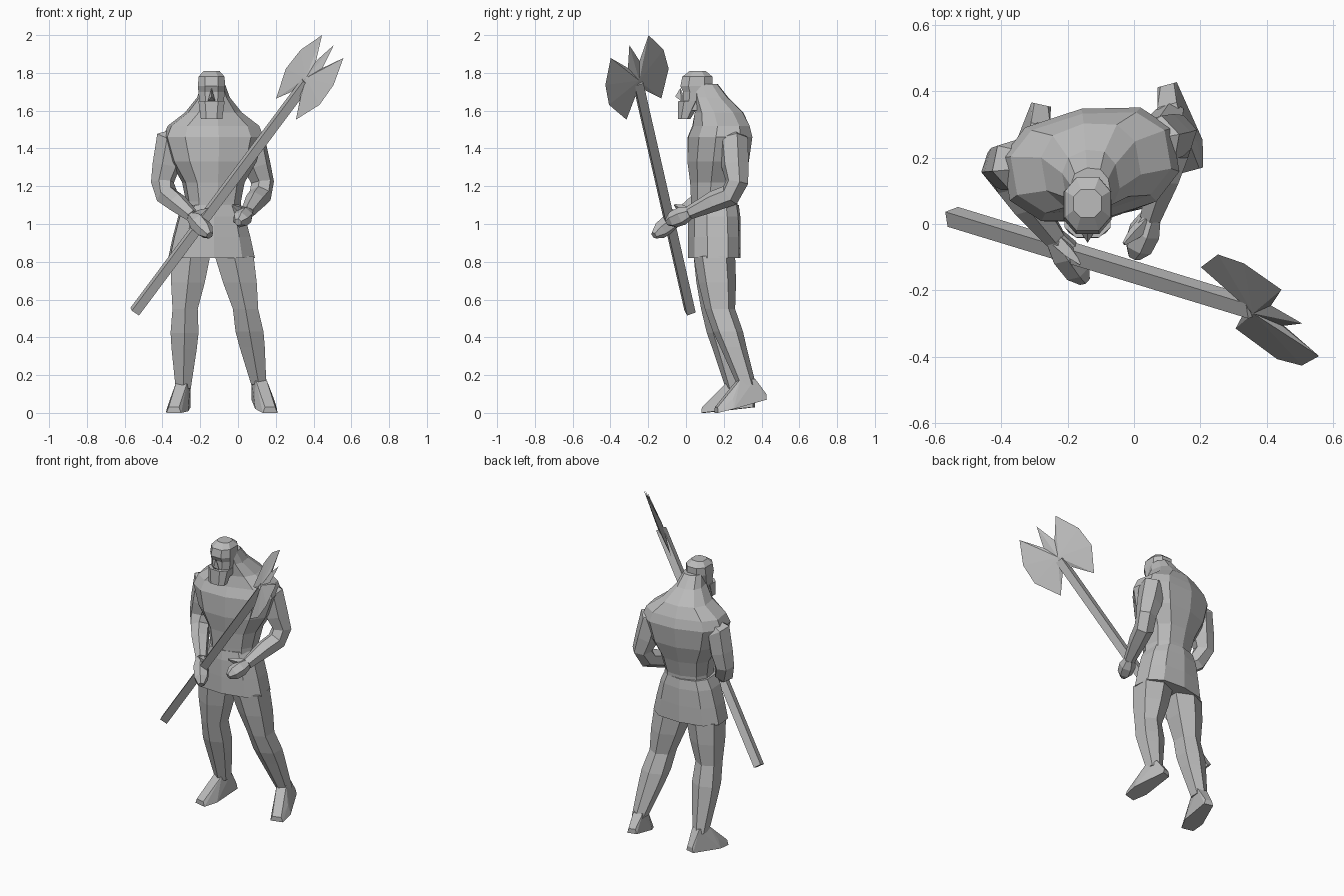
import bpy, bmesh, math
from mathutils import Vector

if "Cube" in bpy.data.objects:
    bpy.data.objects.remove(bpy.data.objects["Cube"], do_unlink=True)

GREY = (.5, .5, .5, 1)
stone = bpy.data.materials.new("stone grey")
stone.use_nodes = True
stone.diffuse_color = GREY
stone.node_tree.nodes["Principled BSDF"].inputs["Base Color"].default_value = GREY
UP = Vector((0, 0, 1))


def finish(name, bm):
    """Turn a bmesh into a flat-shaded object."""
    bmesh.ops.recalc_face_normals(bm, faces=bm.faces)
    mesh = bpy.data.meshes.new(name)
    bm.to_mesh(mesh)
    bm.free()
    mesh.materials.append(stone)
    obj = bpy.data.objects.new(name, mesh)
    bpy.context.collection.objects.link(obj)


def skin(name, rings):
    """Bridge a list of point rings and cap the ends."""
    bm = bmesh.new()
    loops = [[bm.verts.new(p) for p in ring] for ring in rings]
    n = len(loops[0])
    for a, b in zip(loops, loops[1:]):
        for i in range(n):
            j = (i + 1) % n
            bm.faces.new((a[i], a[j], b[j], b[i]))
    bm.faces.new(loops[0])
    bm.faces.new(loops[-1])
    finish(name, bm)


def hull(name, points):
    """Wrap points in a convex shell."""
    bm = bmesh.new()
    for p in points:
        bm.verts.new(p)
    bmesh.ops.convex_hull(bm, input=bm.verts)
    finish(name, bm)


def circle(n, roll=.5):
    """Directions around a regular polygon."""
    angles = [2 * math.pi * (i + roll) / n for i in range(n)]
    return [(math.cos(a), math.sin(a)) for a in angles]


def squared(value):
    """Push a circle coordinate out towards a square."""
    return math.copysign(abs(value) ** .8, value)


def stack(name, centres, sizes, n=8, yaw=0):
    """Skin level rings with given half widths and half depths."""
    across = Vector((math.cos(yaw), math.sin(yaw), 0))
    depth = UP.cross(across)
    skin(name, [[Vector(c) + across * squared(u) * w + depth * squared(v) * d
                 for u, v in circle(n)] for c, (w, d) in zip(centres, sizes)])


def column(name, x, rows, n, yaw=0):
    """Stack of rows (y, z, half width, half depth) over one x."""
    stack(name, [(x, y, z) for y, z, w, d in rows], [(w, d) for y, z, w, d in rows], n, yaw)


def tube(name, path, radii, n=6, roll=.5):
    """Skin rings square to a path."""
    rings = []
    for k, (p, r) in enumerate(zip(path, radii)):
        along = path[min(k + 1, len(path) - 1)] - path[max(k - 1, 0)]
        side = along.cross(Vector((.3, 1, 0))).normalized()
        up = side.cross(along.normalized())
        rings.append([p + (side * u + up * v) * r for u, v in circle(n, roll)])
    skin(name, rings)


def arm(side, shoulder, elbow, wrist, fingertip, thumb_tip):
    """Arm from inside the chest to the wrist, with hand and thumb."""
    shoulder, elbow, wrist, tip, thumb = map(Vector, (shoulder, elbow, wrist, fingertip, thumb_tip))
    root = shoulder.lerp(Vector((-.13, .2, 1.55)), .3)
    path = [root, shoulder, shoulder.lerp(elbow, .5), elbow + UP * .04,
            elbow.lerp(wrist, .15) - UP * .01, elbow.lerp(wrist, .5), wrist]
    tube(side + "_arm", path, (.045, .08, .075, .062, .06, .055, .036))
    tube(side + "_hand", [wrist.lerp(tip, t) for t in (0, .35, .75, 1)], (.034, .05, .045, .02))
    tube(side + "_thumb", [wrist.lerp(thumb, t) for t in (.1, .6, 1)], (.025, .02, .006), 4)


def leg(side, hip, knee, ankle, heel, toe):
    """Leg from hip to ankle, with a wedge foot."""
    hip, knee, ankle, heel, toe = map(Vector, (hip, knee, ankle, heel, toe))
    path = [hip, hip.lerp(knee, .5), knee, knee.lerp(ankle, .3), knee.lerp(ankle, .5), ankle]
    stack(side + "_leg", path,
          ((.115, .11), (.1, .1), (.075, .08), (.083, .08), (.075, .07), (.045, .05)), 6)
    fore = toe - heel
    fore.z = 0
    fore.normalize()
    wing = UP.cross(fore)
    points = []
    for s in (-1, 1):
        for p, w, h in ((heel, .03, .03), (heel.lerp(toe, .7), .06, .055), (toe, .04, .03)):
            points += [p + wing * s * w, p + wing * s * w * .7 + UP * h]
        points += [ankle + UP * .03 + wing * s * .03 + fore * f for f in (-.04, .04)]
    hull(side + "_foot", points)


# Torso, twisted with its left shoulder back, and skirt
YAW = .17
column("torso", -.13, [
    (.15, 1, .15, .12), (.15, 1.12, .145, .125), (.16, 1.22, .165, .14), (.17, 1.33, .23, .165),
    (.18, 1.46, .27, .17), (.185, 1.52, .245, .15), (.175, 1.59, .15, .13),
    (.13, 1.67, .085, .095), (.1, 1.74, .06, .07)], 10, YAW)
column("skirt", -.14, [
    (.15, .82, .235, .14), (.15, .93, .21, .14), (.15, 1.04, .18, .138), (.15, 1.1, .15, .13)], 10, YAW / 2)

# Head with a brow step, nose and beard
HEAD_X = -.14
column("head", HEAD_X, [
    (.04, 1.6, .065, .06), (.055, 1.7, .074, .075), (.055, 1.73, .077, .09),
    (.06, 1.78, .073, .085), (.062, 1.81, .045, .045)], 8)
column("beard", HEAD_X, [(-.01, 1.555, .06, .035), (.02, 1.65, .074, .065)], 8)
hull("nose", [(HEAD_X, -.03, 1.72), (HEAD_X, -.057, 1.675), (HEAD_X, 0, 1.65),
              (HEAD_X - .02, -.025, 1.65), (HEAD_X + .02, -.025, 1.65)])

# Limbs
arm("right", (-.36, .18, 1.44), (-.4, .17, 1.18), (-.24, -.04, 1.04), (-.15, -.17, .94), (-.16, -.12, 1.08))
arm("left", (.07, .25, 1.44), (.13, .27, 1.18), (.05, .02, 1.06), (0, -.1, 1.01), (-.03, -.06, 1.1))
leg("right", (-.25, .15, .83), (-.28, .16, .55), (-.29, .26, .13), (-.28, .36, .03), (-.34, .09, 0))
leg("left", (-.02, .15, .83), (.04, .18, .55), (.11, .32, .15), (.1, .42, .07), (.17, .16, 0))

# Axe directions: along the shaft and across the blades
HUB = Vector((.36, -.255, 1.75))
ALONG = Vector((.59, -.18, .79)).normalized()
ACROSS = Vector((-.43, .76, .46)).normalized()
tube("axe_shaft", [HUB - ALONG * 1.54, HUB], (.034, .034), 4, .15)

# Double axe head: a mirrored outline, thick at the hub and thin at the rim
half = [(.035, -.075), (.12, -.18), (.205, -.03), (.2, .1), (.13, .24), (.04, .12)]
outline = half + [(0, .25)] + [(-w, h) for w, h in reversed(half)]
bm = bmesh.new()
rim = [bm.verts.new(HUB + ACROSS * w + ALONG * h) for w, h in outline]
for s in (-1, 1):
    peak = bm.verts.new(HUB + ALONG * .02 + ALONG.cross(ACROSS) * s * .018)
    for i in range(len(rim)):
        bm.faces.new((rim[i - 1], rim[i], peak))
finish("axe_head", bm)
